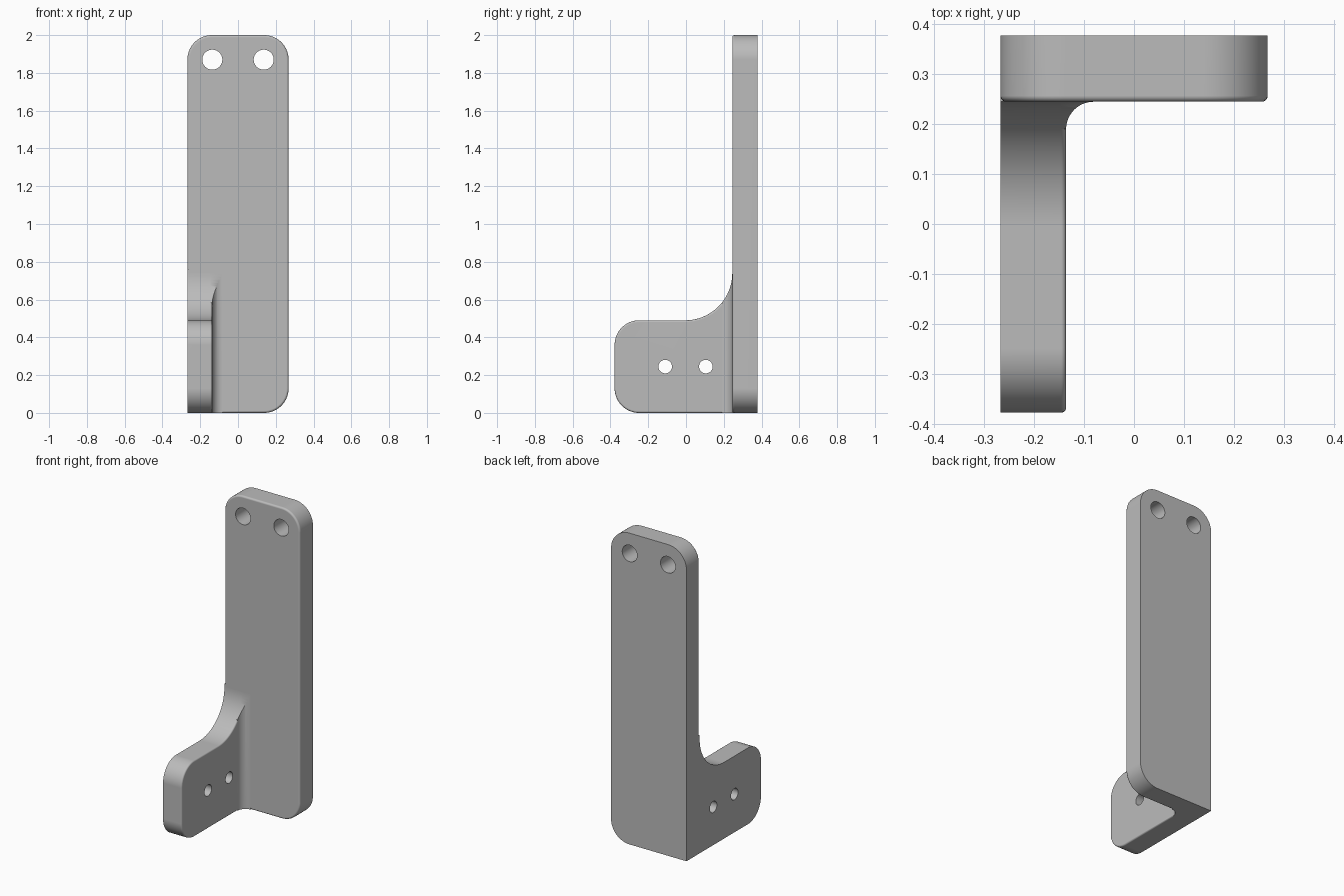
import bpy, bmesh, math
from mathutils import Vector

cube = bpy.data.objects.get("Cube")
if cube:
    bpy.data.objects.remove(cube, do_unlink=True)

grey = bpy.data.materials.new("plain_grey")
grey.use_nodes = True
COLOUR = (0.5, 0.5, 0.5, 1)
grey.diffuse_color = COLOUR
grey.node_tree.nodes["Principled BSDF"].inputs["Base Color"].default_value = COLOUR


def rounded(corners, steps=16):
    """2D outline from right-angled corners (u, v, radius)."""
    pts = []
    for i, (u, v, r) in enumerate(corners):
        p = Vector((u, v))
        if r == 0:
            pts.append(p)
            continue
        a = (Vector(corners[i - 1][:2]) - p).normalized()
        b = (Vector(corners[(i + 1) % len(corners)][:2]) - p).normalized()
        c = p + (a + b) * r
        for k in range(steps + 1):
            t = k / steps * math.pi / 2
            pts.append(c - (b * math.cos(t) + a * math.sin(t)) * r)
    return pts


def prism(name, outline, axis, start, end, bevel=0):
    """Extrude an outline along an axis; optionally round the rim of the end cap."""
    def place(p, d):
        co = list(p)
        co.insert(axis, d)
        return co
    bm = bmesh.new()
    face = bm.faces.new([bm.verts.new(place(p, start)) for p in outline])
    ext = bmesh.ops.extrude_face_region(bm, geom=[face])["geom"]
    move = Vector((0, 0, 0))
    move[axis] = end - start
    bmesh.ops.translate(bm, vec=move, verts=[g for g in ext if isinstance(g, bmesh.types.BMVert)])
    if bevel:
        rim = [g for g in ext if isinstance(g, bmesh.types.BMEdge)]
        bmesh.ops.bevel(bm, geom=rim, offset=bevel, segments=4, profile=0.5, affect='EDGES')
    bmesh.ops.recalc_face_normals(bm, faces=bm.faces[:])
    mesh = bpy.data.meshes.new(name)
    bm.to_mesh(mesh)
    bm.free()
    mesh.materials.append(grey)
    obj = bpy.data.objects.new(name, mesh)
    bpy.context.collection.objects.link(obj)
    return obj


def boolean(obj, tool, operation):
    mod = obj.modifiers.new("cut", 'BOOLEAN')
    mod.object, mod.operation, mod.solver = tool, operation, 'EXACT'
    bpy.context.view_layer.update()
    graph = bpy.context.evaluated_depsgraph_get()
    mesh = bpy.data.meshes.new_from_object(obj.evaluated_get(graph))
    obj.modifiers.clear()
    obj.data = mesh
    bpy.data.objects.remove(tool, do_unlink=True)


def drill(obj, axis, u, v, radius):
    ring = [Vector((u + radius * math.cos(t), v + radius * math.sin(t)))
            for t in (k * math.tau / 40 for k in range(40))]
    boolean(obj, prism("drill", ring, axis, -1, 1), 'DIFFERENCE')


X, Y, Z = 0, 1, 2
W, BACK, FACE, INNER = 0.268, 0.378, 0.245, -0.136

# Upright back plate with two mounting holes
plate = prism("back_plate", rounded([(-W, 0, 0), (W, 0, 0.13), (W, 2, 0.13), (-W, 2, 0.13)]),
              Y, BACK, FACE, 0.012)
for x in (-0.136, 0.136):
    drill(plate, Y, x, 1.87, 0.053)

# Forward arm sweeping up into the plate, with two small holes
profile = rounded([(0.3, 0, 0), (-BACK, 0, 0.13), (-BACK, 0.49, 0.13),
                   (FACE, 0.49, 0.25), (FACE, 0.76, 0), (0.3, 0.76, 0)], 24)
arm = prism("side_arm", profile, X, -W, INNER, 0.01)
for y in (-0.11, 0.105):
    drill(arm, X, y, 0.245, 0.036)

# Concave fillet in the inner corner, trimmed to the arm profile
R = 0.055
plan = rounded([(INNER - 0.015, 0.29, 0), (INNER - 0.015, FACE - R, 0), (INNER, FACE - R, 0),
                (INNER, FACE, R), (INNER + R, FACE, 0), (INNER + R, 0.29, 0)])
# Drop the repeated points where the arc meets its neighbours
plan = [p for i, p in enumerate(plan) if (p - plan[i - 1]).length > 1e-5]
fillet = prism("inner_fillet", plan, Z, -0.1, 0.9)
boolean(fillet, prism("trim", profile, X, -0.3, 0.1), 'INTERSECT')

# Smooth curves, crisp edges
for obj in (plate, arm, fillet):
    bpy.ops.object.select_all(action='DESELECT')
    obj.select_set(True)
    bpy.context.view_layer.objects.active = obj
    bpy.ops.object.shade_smooth_by_angle(angle=math.radians(35))
    weighted = obj.modifiers.new("even_normals", 'WEIGHTED_NORMAL')
    weighted.keep_sharp = True
